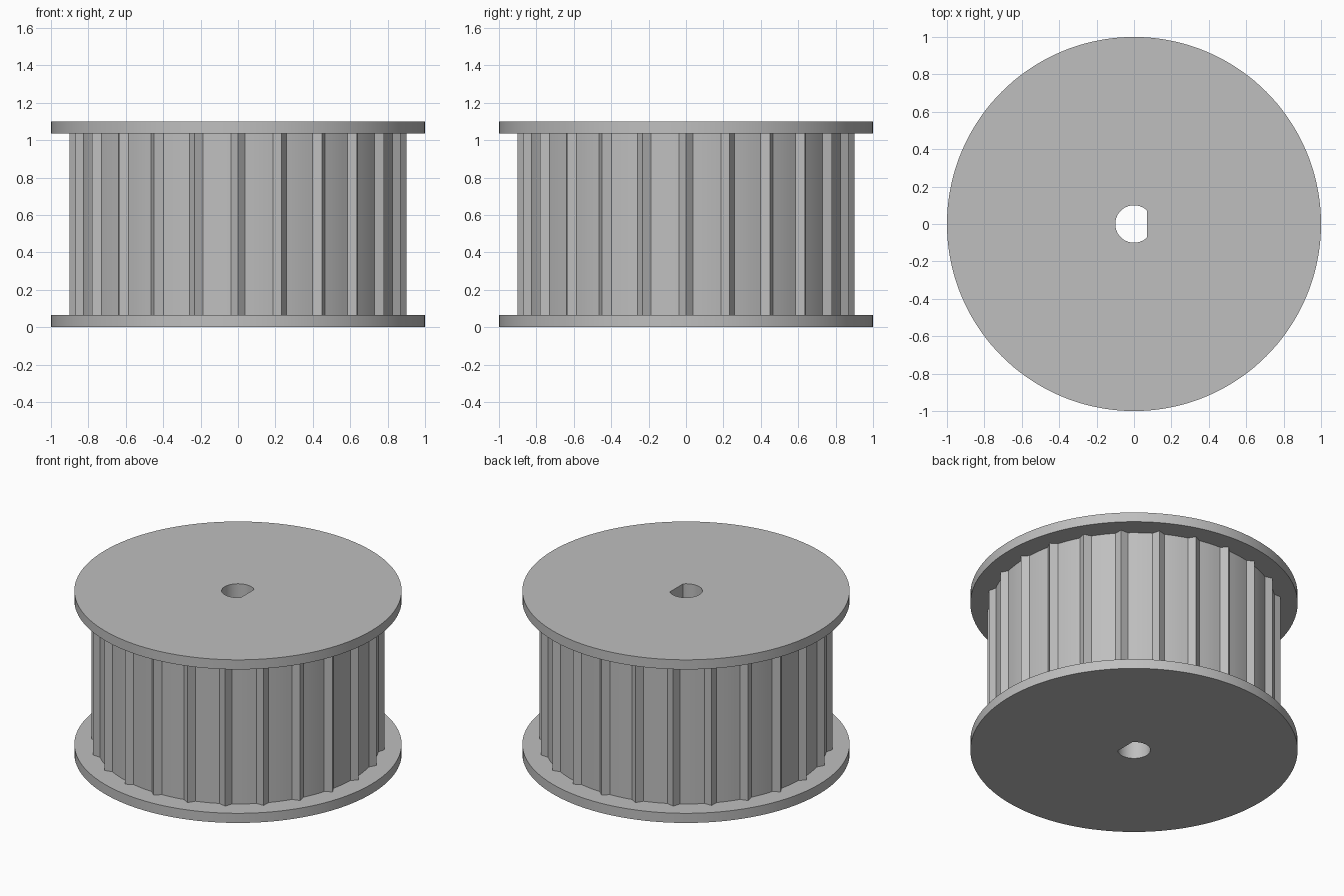
import bpy
import bmesh
from math import cos, sin, radians, tau

cube = bpy.data.objects.get("Cube")
if cube:
    bpy.data.objects.remove(cube, do_unlink=True)

STEPS = 144          # points around each ring
TEETH = 24
FLANGE = 0.065       # flange thickness
HEIGHT = 1.1

grey = bpy.data.materials.new("plain_grey")
grey.use_nodes = True
colour = (0.52, 0.52, 0.52, 1)
grey.diffuse_color = colour
grey.node_tree.nodes["Principled BSDF"].inputs["Base Color"].default_value = colour


def flange_radius(i):
    return 1.0


def toothed_radius(i):
    """Slim pointed ridges standing on a plain drum."""
    return 0.9 if i % (STEPS // TEETH) == 0 else 0.865


def bore_radius(i):
    """Round shaft hole with one flat on the +x side."""
    c = cos(tau * i / STEPS)
    return min(0.1, 0.0707 / c) if c > 0 else 0.1


def make_ring(name, outer, z0, z1):
    """Solid disc with the shaft hole through it."""
    bm = bmesh.new()

    def loop(radius, z):
        return [bm.verts.new((radius(i) * cos(tau * i / STEPS),
                              radius(i) * sin(tau * i / STEPS), z))
                for i in range(STEPS)]

    loops = [loop(outer, z0), loop(outer, z1),
             loop(bore_radius, z1), loop(bore_radius, z0)]
    for k in range(4):
        a, b = loops[k], loops[(k + 1) % 4]
        for i in range(STEPS):
            j = (i + 1) % STEPS
            bm.faces.new((a[i], a[j], b[j], b[i]))
    bmesh.ops.recalc_face_normals(bm, faces=bm.faces)
    mesh = bpy.data.meshes.new(name)
    bm.to_mesh(mesh)
    bm.free()
    mesh.materials.append(grey)
    obj = bpy.data.objects.new(name, mesh)
    bpy.context.collection.objects.link(obj)
    bpy.ops.object.select_all(action="DESELECT")
    obj.select_set(True)
    bpy.context.view_layer.objects.active = obj
    bpy.ops.object.shade_smooth_by_angle(angle=radians(25))


# Two flanges with the toothed drum between them
make_ring("bottom_flange", flange_radius, 0, FLANGE)
make_ring("toothed_drum", toothed_radius, FLANGE, HEIGHT - FLANGE)
make_ring("top_flange", flange_radius, HEIGHT - FLANGE, HEIGHT)
